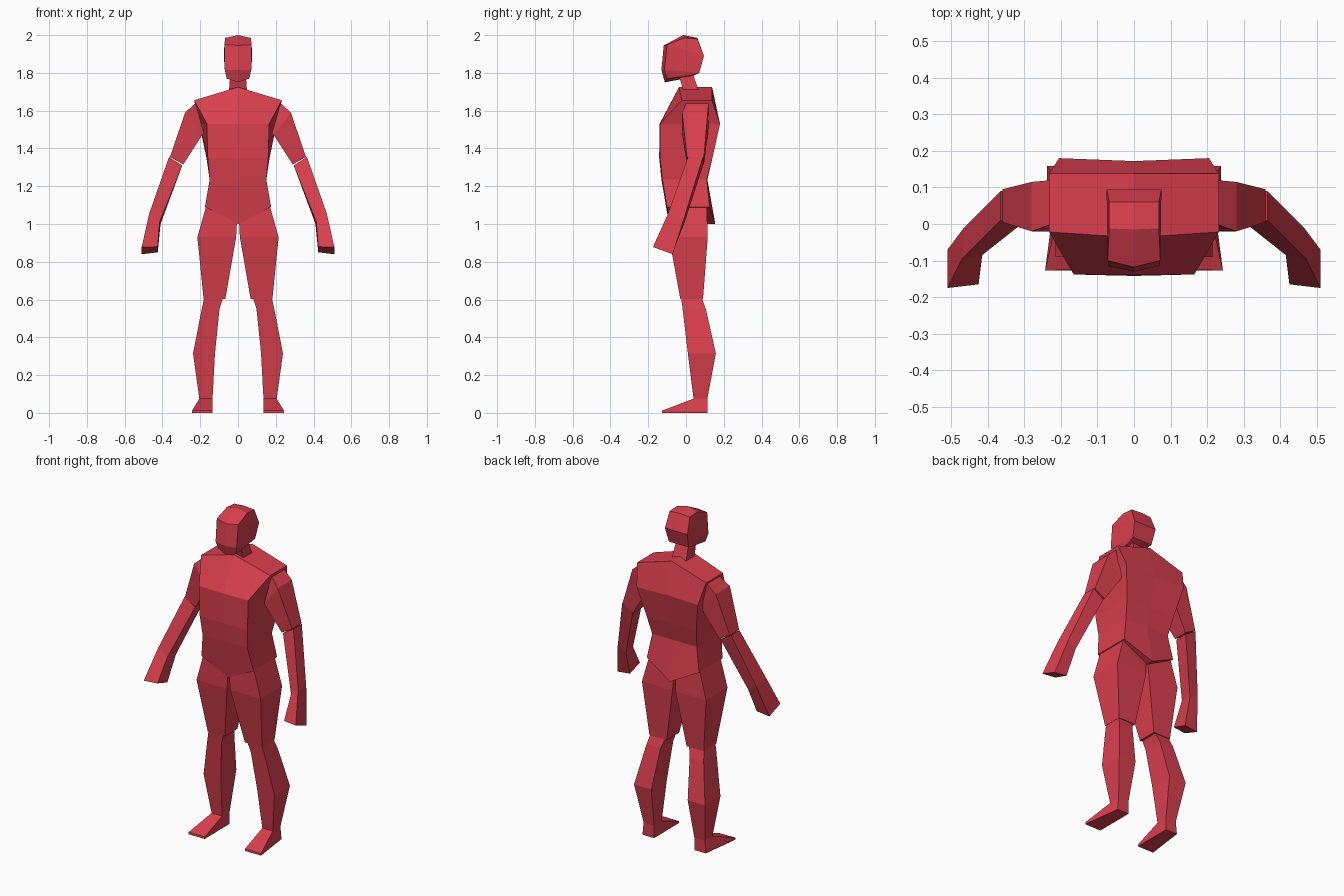
import bpy, bmesh

red = bpy.data.materials.new("red")
red.diffuse_color = (0.70, 0.05, 0.075, 1)


def loft(name, rings, mirror=False):
    """Join rings of equal point count; close both ends with strips of quads."""
    bm = bmesh.new()
    loops = [[bm.verts.new(p) for p in ring] for ring in rings]
    n = len(loops[0])
    for a, b in zip(loops, loops[1:]):
        for i in range(n):
            j = (i + 1) % n
            bm.faces.new((a[i], a[j], b[j], b[i]))
    for end in (loops[0], loops[-1]):
        for i in range(n // 2 - 1):
            bm.faces.new((end[i], end[i + 1], end[n - 2 - i], end[n - 1 - i]))
    bmesh.ops.recalc_face_normals(bm, faces=bm.faces)
    mesh = bpy.data.meshes.new(name)
    bm.to_mesh(mesh)
    bm.free()
    mesh.materials.append(red)
    obj = bpy.data.objects.new(name, mesh)
    bpy.context.collection.objects.link(obj)
    if mirror:
        obj.modifiers.new("mirror", 'MIRROR')
    return obj


def box_ring(x0, x1, y0, y1, z0, z1=None):
    """Four points: x0 is the inner side at height z0, x1 the outer at z1."""
    z1 = z0 if z1 is None else z1
    return [(x0, y0, z0), (x1, y0, z1), (x1, y1, z1), (x0, y1, z0)]


def body_ring(z, zc, xf, yf, yfc, xb, yb, ybc):
    """Six points: corners at z, middle line at zc, front then back."""
    return [(-xf, yf, z), (0, yfc, zc), (xf, yf, z),
            (xb, yb, z), (0, ybc, zc), (-xb, yb, z)]


# Torso, from shoulders down to the pointed pelvis
loft("torso", [
    body_ring(1.655, 1.725, 0.232, -0.022, -0.037, 0.232, 0.138, 0.138),
    body_ring(1.53, 1.53, 0.165, -0.138, -0.14, 0.205, 0.18, 0.172),
    body_ring(1.35, 1.35, 0.16, -0.138, -0.142, 0.167, 0.14, 0.14),
    body_ring(1.235, 1.235, 0.15, -0.125, -0.13, 0.15, 0.11, 0.113),
    body_ring(1.09, 1.0, 0.175, -0.10, -0.09, 0.175, 0.125, 0.155),
])

# Neck, leaning forward
loft("neck", [
    box_ring(-0.048, 0.048, -0.012, 0.07, 1.70),
    box_ring(-0.04, 0.04, -0.045, 0.03, 1.81),
])

# Head: side outline from chin over the top to the throat, with a raised middle
side = [(0.06, -0.10, 1.77), (0.07, -0.115, 1.815), (0.072, -0.10, 1.95),
        (0.068, -0.012, 1.985), (0.068, 0.06, 1.98), (0.075, 0.095, 1.89),
        (0.066, 0.07, 1.80), (0.058, 0.02, 1.785)]
middle = [(-0.112, 1.75), (-0.13, 1.815), (-0.118, 1.945), (-0.015, 2.0),
          (0.06, 1.985), (0.095, 1.89), (0.07, 1.80), (0.02, 1.775)]
loft("head", [
    [(-x, y, z) for x, y, z in side],
    [(0, y, z) for y, z in middle],
    side,
])

# Upper arms
loft("upper_arms", [
    box_ring(0.18, 0.225, 0.0, 0.12, 1.48, 1.64),
    box_ring(0.19, 0.28, -0.02, 0.115, 1.47, 1.59),
    box_ring(0.29, 0.36, 0.005, 0.095, 1.315, 1.355),
], mirror=True)

# Forearms with hands reaching forward
loft("forearms", [
    box_ring(0.295, 0.365, 0.01, 0.09, 1.31, 1.355),
    [(0.415, -0.085, 1.01), (0.47, -0.095, 1.055),
     (0.465, -0.01, 1.03), (0.41, -0.01, 1.0)],
    [(0.425, -0.165, 0.88), (0.51, -0.175, 0.878),
     (0.51, -0.07, 0.84), (0.425, -0.07, 0.85)],
], mirror=True)

# Thighs
loft("thighs", [
    box_ring(0.005, 0.17, -0.09, 0.11, 1.02, 1.09),
    box_ring(0.01, 0.215, -0.09, 0.115, 0.93),
    box_ring(0.067, 0.182, -0.03, 0.09, 0.603),
], mirror=True)

# Shins
loft("shins", [
    box_ring(0.08, 0.18, -0.025, 0.085, 0.605),
    box_ring(0.098, 0.192, -0.018, 0.105, 0.55),
    box_ring(0.122, 0.238, 0.01, 0.158, 0.315),
    box_ring(0.135, 0.205, 0.04, 0.113, 0.075),
], mirror=True)

# Wedge feet, flared outward at the toes
loft("feet", [
    box_ring(0.135, 0.205, 0.04, 0.113, 0.075),
    [(0.135, -0.125, 0.012), (0.243, -0.127, 0.012),
     (0.212, 0.113, 0.01), (0.135, 0.113, 0.01)],
    [(0.135, -0.127, 0), (0.243, -0.127, 0),
     (0.212, 0.113, 0), (0.135, 0.113, 0)],
], mirror=True)
